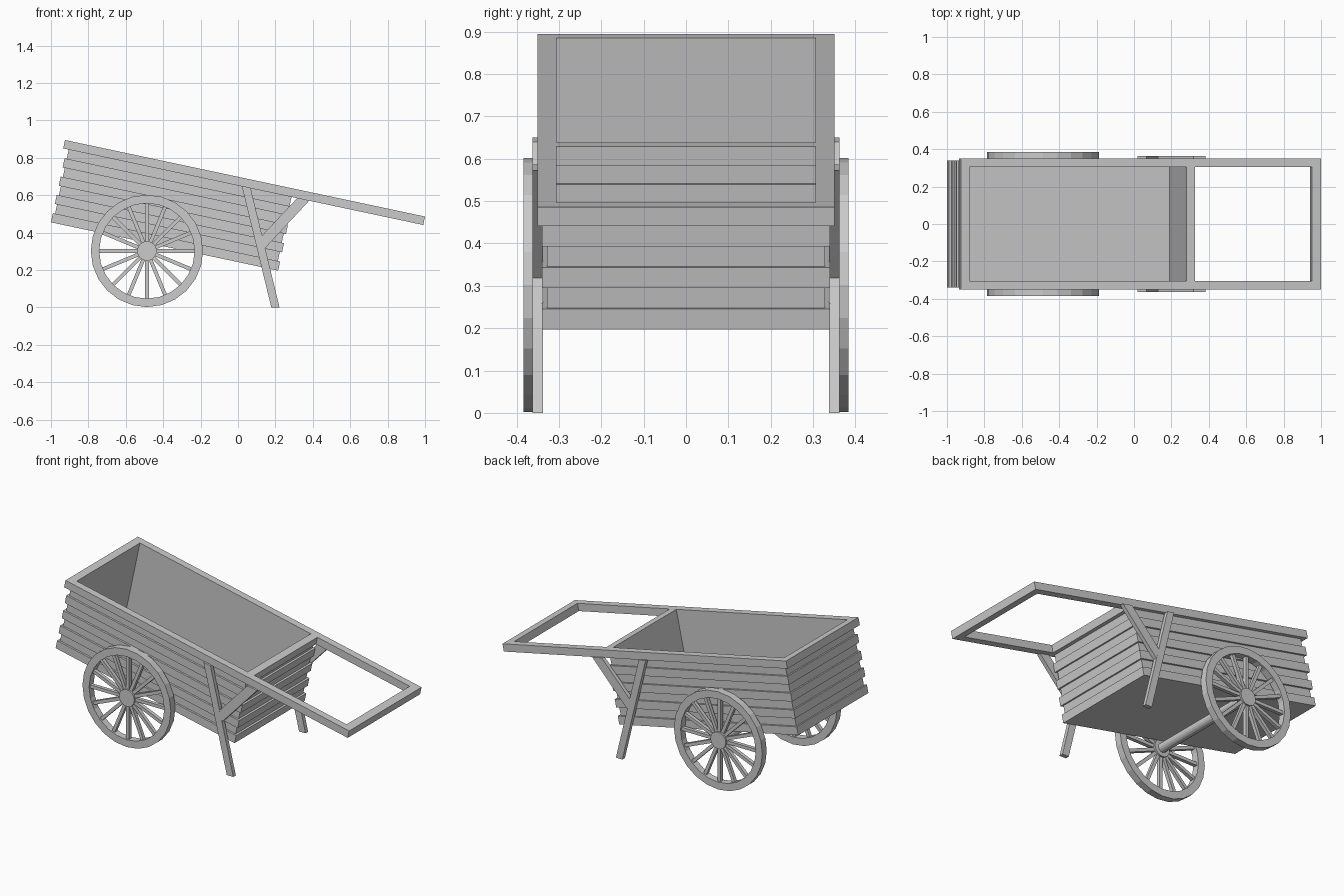
import bpy, bmesh, math
from mathutils import Matrix, Vector

if "Cube" in bpy.data.objects:
    bpy.data.objects.remove(bpy.data.objects["Cube"])

TILT = math.radians(12)
ORIGIN = Vector((-0.925, 0, 0.895))   # top rear corner of the tilted body


def finish(name, bm, tilted=False, mirror=False):
    bmesh.ops.recalc_face_normals(bm, faces=bm.faces)
    me = bpy.data.meshes.new(name)
    bm.to_mesh(me)
    bm.free()
    ob = bpy.data.objects.new(name, me)
    bpy.context.collection.objects.link(ob)
    if tilted:
        ob.location = ORIGIN
        ob.rotation_euler = (0, TILT, 0)
    if mirror:
        m = ob.modifiers.new("mirror", 'MIRROR')
        m.use_axis = (False, True, False)
    return ob


def add_box(bm, lo, hi, mat=Matrix()):
    lo, hi = Vector(lo), Vector(hi)
    m = mat @ Matrix.Translation((lo + hi) / 2) @ Matrix.Diagonal((*(hi - lo), 1))
    bmesh.ops.create_cube(bm, size=1, matrix=m)


def add_cylinder(bm, r, y0, y1, centre, n):
    m = Matrix.Translation((centre[0], (y0 + y1) / 2, centre[1])) @ Matrix.Rotation(math.pi / 2, 4, 'X')
    bmesh.ops.create_cone(bm, cap_ends=True, segments=n, radius1=r, radius2=r,
                          depth=y1 - y0, matrix=m)


def add_prism(bm, pts, y0, y1):
    a = [bm.verts.new((x, y0, z)) for x, z in pts]
    b = [bm.verts.new((x, y1, z)) for x, z in pts]
    bm.faces.new(a)
    bm.faces.new(b[::-1])
    for i in range(len(pts)):
        j = (i + 1) % len(pts)
        bm.faces.new((a[i], a[j], b[j], b[i]))


# top frame with handle
bm = bmesh.new()
T, L = 0.046, 1.968
for s in (-1, 1):
    y = sorted((s * 0.306, s * 0.351))
    add_box(bm, (0, y[0], -T), (L, y[1], 0))
for u in (0, 1.232, L - 0.05):
    w = 0.05 if u > 1.5 else 0.046
    add_box(bm, (u, -0.306, -T), (u + w, 0.306, 0))
finish("top_frame", bm, tilted=True)

# open box: stacked planks alternately proud and inset, hollow inside
bm = bmesh.new()
loops = []
step = 0.05
for i in range(8):
    d = 0.012 if i % 2 == 0 else 0.0
    for w in (-T - i * step, -T - (i + 1) * step):
        loops.append((0.018 + d, 1.26 - d, 0.34 - d, w))
loops += [(0.046, 1.232, 0.306, -0.43), (0.046, 1.232, 0.306, -T)]
outer, inner = loops[:-2], loops[-2:]


def ring(u0, u1, y, w):
    return [bm.verts.new(p) for p in ((u0, -y, w), (u1, -y, w), (u1, y, w), (u0, y, w))]


rings = [ring(*l) for l in outer]
floor, rim = ring(*inner[0]), ring(*inner[1])
chain = [floor, rim] + rings
for a, b in zip(chain, chain[1:]):
    for i in range(4):
        j = (i + 1) % 4
        bm.faces.new((a[i], a[j], b[j], b[i]))
bm.faces.new(floor)
bm.faces.new(rings[-1])
finish("plank_box", bm, tilted=True)

# wheels
C = (-0.487, 0.302)
Y0, Y1 = 0.341, 0.384
N = 24
bm = bmesh.new()
prof = [(0.3, Y0), (0.3, Y1), (0.255, Y1), (0.255, Y0)]
rows = [[bm.verts.new((C[0] + r * math.cos(2 * math.pi * k / N), y,
                       C[1] + r * math.sin(2 * math.pi * k / N))) for r, y in prof] for k in range(N)]
for k in range(N):
    a, b = rows[k], rows[(k + 1) % N]
    for i in range(4):
        j = (i + 1) % 4
        bm.faces.new((a[i], a[j], b[j], b[i]))
finish("wheel_rim", bm, mirror=True)

bm = bmesh.new()
for k in range(16):
    m = Matrix.Translation((C[0], 0, C[1])) @ Matrix.Rotation(2 * math.pi * k / 16, 4, 'Y')
    add_box(bm, (0.03, 0.352, -0.01), (0.262, 0.374, 0.01), m)
finish("wheel_spokes", bm, mirror=True)

bm = bmesh.new()
add_cylinder(bm, 0.052, Y0, Y1, C, 20)
finish("wheel_hub", bm, mirror=True)

# axle
bm = bmesh.new()
add_cylinder(bm, 0.028, -0.345, 0.345, C, 16)
finish("axle", bm)

# legs with diagonal braces
bm = bmesh.new()
add_prism(bm, [(0.02, 0.65), (0.067, 0.64), (0.222, 0.0), (0.178, 0.0)], 0.338, 0.363)
finish("leg", bm, mirror=True)
bm = bmesh.new()
add_prism(bm, [(0.318, 0.586), (0.382, 0.572), (0.146, 0.318), (0.125, 0.38)], 0.338, 0.3625)
finish("leg_brace", bm, mirror=True)
